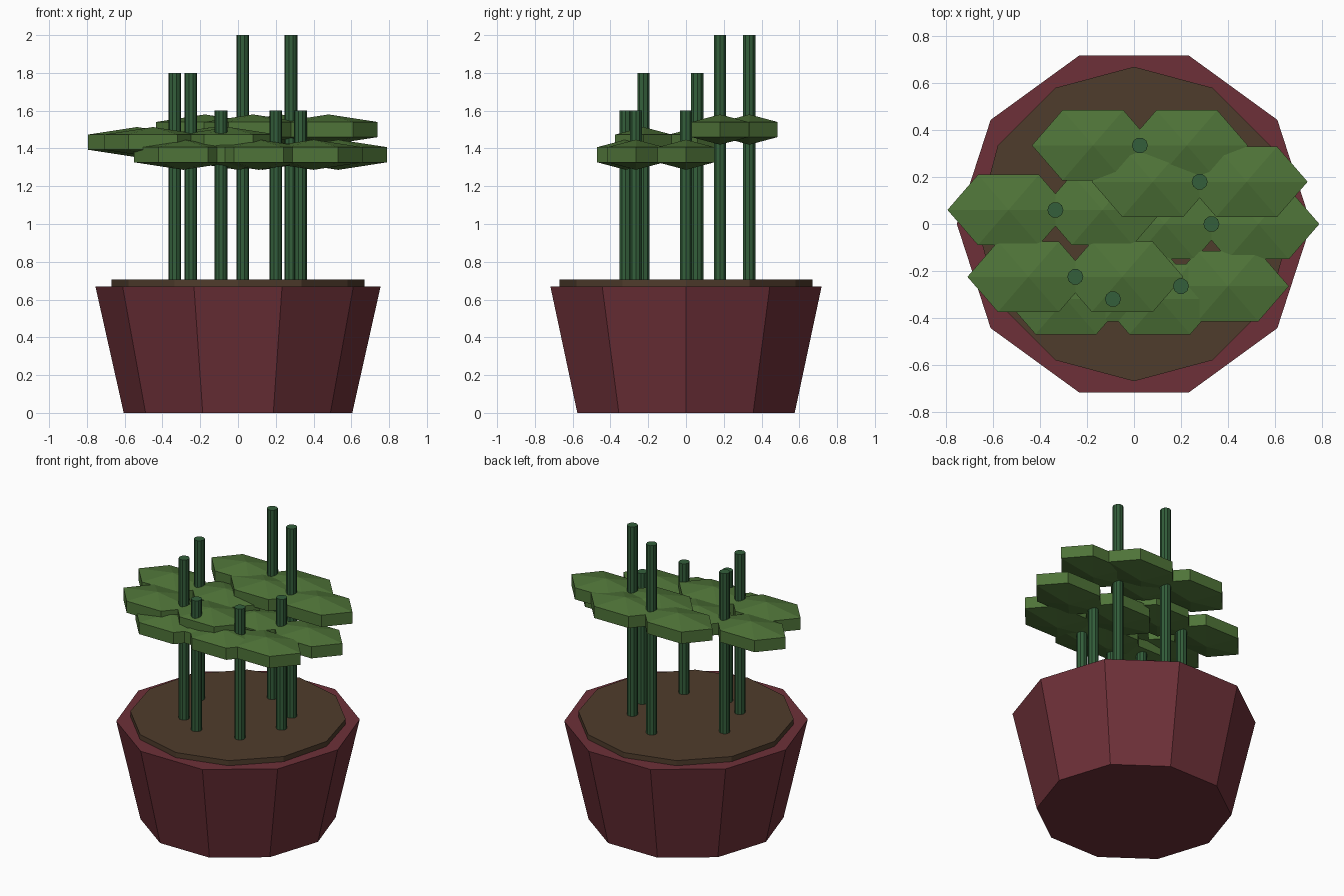
import bpy
import bmesh
from math import cos, sin, pi, radians

cube = bpy.data.objects.get("Cube")
if cube:
    bpy.data.objects.remove(cube, do_unlink=True)


def make_material(name, rgb):
    mat = bpy.data.materials.new(name)
    mat.use_nodes = True
    colour = (*rgb, 1)
    mat.diffuse_color = colour
    bsdf = mat.node_tree.nodes["Principled BSDF"]
    bsdf.inputs["Base Color"].default_value = colour
    bsdf.inputs["Roughness"].default_value = 0.9
    return mat


POT = make_material("dark red clay", (0.155, 0.030, 0.040))
SOIL = make_material("brown soil", (0.078, 0.045, 0.025))
LEAF = make_material("leaf green", (0.078, 0.174, 0.040))
STEM = make_material("stem green", (0.033, 0.113, 0.043))


def lathe(name, profile, sides, mat, location=(0, 0, 0), scale=(1, 1, 1), start=0):
    """Closed faceted solid from (radius, z) points, bottom to top; radius 0 is a pole."""
    bm = bmesh.new()
    rings = []
    for r, z in profile:
        count = sides if r else 1
        angles = [start + 2 * pi * i / sides for i in range(count)]
        rings.append([bm.verts.new((r * cos(a) * scale[0], r * sin(a) * scale[1],
                                    z * scale[2])) for a in angles])
    for low, high in zip(rings, rings[1:]):
        for i in range(sides):
            j = (i + 1) % sides
            corners = [low[i % len(low)], low[j % len(low)],
                       high[j % len(high)], high[i % len(high)]]
            bm.faces.new(list(dict.fromkeys(corners)))
    for ring in (rings[0], rings[-1]):
        if len(ring) > 1:
            bm.faces.new(ring)
    bmesh.ops.recalc_face_normals(bm, faces=bm.faces)
    mesh = bpy.data.meshes.new(name)
    bm.to_mesh(mesh)
    bm.free()
    mesh.materials.append(mat)
    obj = bpy.data.objects.new(name, mesh)
    obj.location = location
    bpy.context.collection.objects.link(obj)
    return obj


# Pot and soil
lathe("pot", [(0.605, 0), (0.755, 0.67)], 10, POT)
lathe("soil", [(0.67, 0.64), (0.67, 0.705)], 12, SOIL)

# Stems, each with a leaf on its left and right
PLANTS = [(0.025, 0.335, 2.0), (0.28, 0.18, 2.0), (-0.335, 0.06, 1.8), (0.33, 0, 1.6),
          (-0.25, -0.225, 1.8), (0.20, -0.265, 1.6), (-0.09, -0.32, 1.6)]
leaf_profile = [(cos(radians(a)) if abs(a) < 90 else 0, sin(radians(a)))
                for a in (-90, -30, 30, 90)]

for n, (x, y, top) in enumerate(PLANTS, 1):
    lathe(f"stem_{n}", [(0.034, 0.69), (0.034, top)], 10, STEM, (x, y, 0))
    leaf_z = 1.5 - (2 - top) / 3
    for side, label in ((1, "left"), (-1, "right")):
        lathe(f"leaf_{n}_{label}", leaf_profile, 6, LEAF,
              (x + side * 0.2, y, leaf_z), (0.3, 0.2, 0.08))
